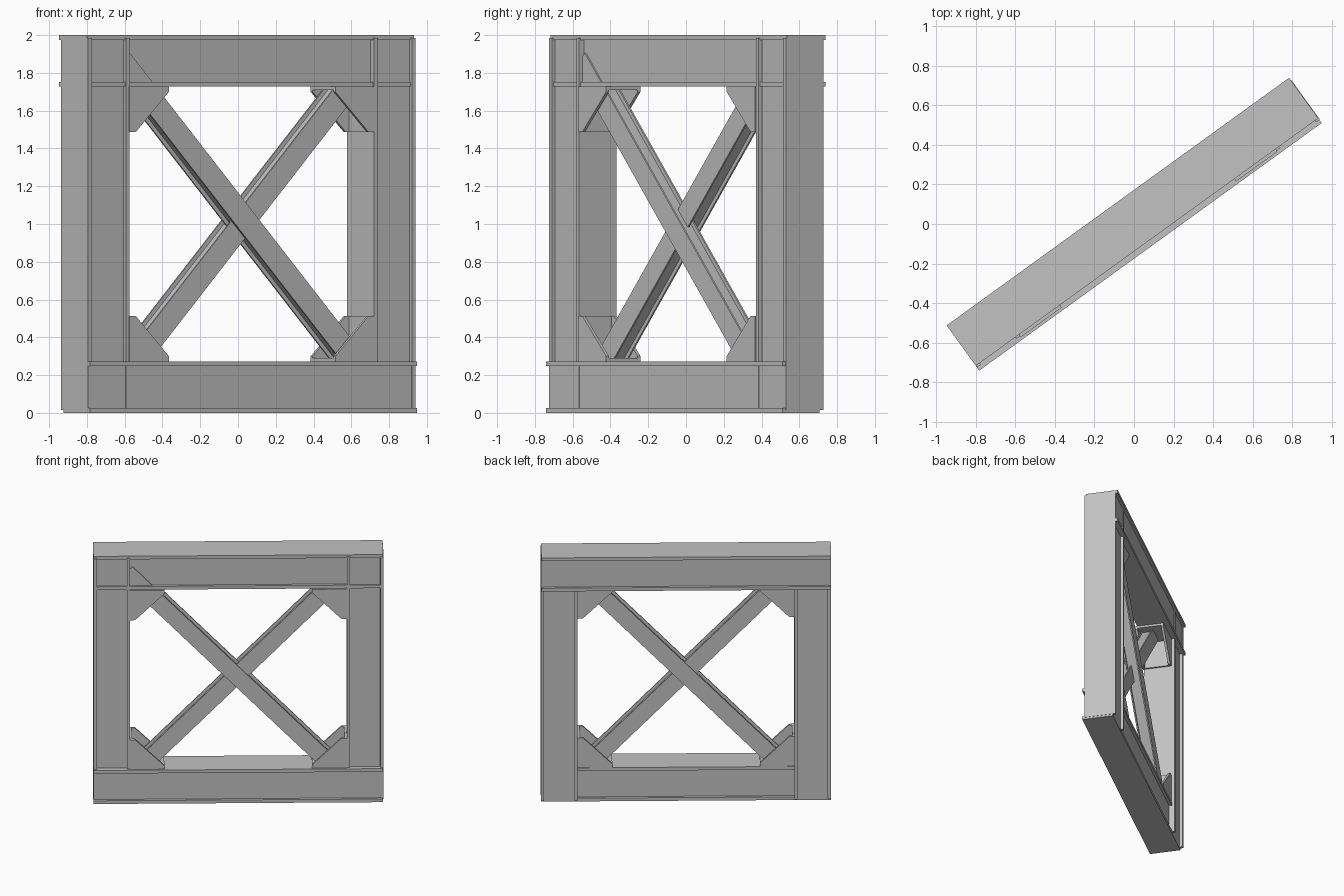
import bpy, bmesh, math
from mathutils import Vector, Matrix

cube = bpy.data.objects.get("Cube")
if cube:
    bpy.data.objects.remove(cube, do_unlink=True)

# One flat steel colour
steel = bpy.data.materials.new("steel_grey")
steel.use_nodes = True
GREY = (0.54, 0.54, 0.54, 1)
steel.diffuse_color = GREY
steel.node_tree.nodes["Principled BSDF"].inputs["Base Color"].default_value = GREY

# The frame is laid out in its own plane, then turned about z
TURN = Matrix.Rotation(math.radians(35.87), 4, 'Z')
DEPTH = Vector((0, 1, 0))
RECESS = 0.022  # how far flanges stand proud of the thick webs


def extrude_profile(name, points, direction):
    """Extrude a closed flat outline along a direction."""
    bm = bmesh.new()
    face = bm.faces.new([bm.verts.new(p) for p in points])
    result = bmesh.ops.extrude_face_region(bm, geom=[face], use_keep_orig=True)
    moved = [g for g in result["geom"] if isinstance(g, bmesh.types.BMVert)]
    bmesh.ops.translate(bm, verts=moved, vec=direction)
    bmesh.ops.recalc_face_normals(bm, faces=bm.faces[:])
    bm.transform(TURN)
    mesh = bpy.data.meshes.new(name)
    bm.to_mesh(mesh)
    bm.free()
    mesh.materials.append(steel)
    obj = bpy.data.objects.new(name, mesh)
    bpy.context.collection.objects.link(obj)
    return obj


def i_beam(name, start, end, up, height, width, flange):
    """Thick-webbed I-section from start to end, flanges facing along up."""
    start, end = Vector(start), Vector(end)
    side = (end - start).normalized().cross(up)
    h, w = height / 2, width / 2
    t, n = w - RECESS, h - flange
    half = [(w, -h), (w, -n), (t, -n), (t, n), (w, n), (w, h)]
    outline = half + [(-a, -b) for a, b in half]
    return extrude_profile(name, [start + side * a + up * b for a, b in outline],
                           end - start)


# Columns
for label, u in (("left", 0.936), ("right", -0.932)):
    i_beam(label + "_column", (u, 0, 0.015), (u, 0, 1.985),
           Vector((1, 0, 0)), 0.27, 0.245, 0.024)

# Beams: the top one sits slightly back, the bottom one slightly forward
for label, v, z, width in (("top", 0.0135, 1.8635, 0.252),
                           ("bottom", -0.021, 0.1365, 0.242)):
    i_beam(label + "_beam", (-1.068, v, z), (1.068, v, z),
           Vector((0, 0, 1)), 0.273, width, 0.026)

# Crossed braces that overlap where they meet
SLOPE = 1.045
for label, s, v, u_top, u_low in (("front", -1, -0.05, 0.825, 0.67),
                                  ("back", 1, 0.007, 0.67, 0.67)):
    i_beam(label + "_brace", (-s * u_low, v, 1 - SLOPE * u_low),
           (s * u_top, v, 1 + SLOPE * u_top), DEPTH, 0.098, 0.128, 0.01)

# Corner brackets: two gusset plates joined by plates on the beam and column
V_FRONT, V_BACK, PLATE = -0.128, 0.096, 0.018
IN_U, IN_Z = 0.801, 0.728
LEG_U, LEG_Z, LIP = 0.257, 0.242, 0.028
GUSSET = [(0, 0), (LEG_U, 0), (LEG_U, LIP), (0.04, LEG_Z), (0, LEG_Z)]
BEAM_PLATE = [(0, 0), (LEG_U, 0), (LEG_U, PLATE), (0, PLATE)]
COLUMN_PLATE = [(0, 0), (PLATE, 0), (PLATE, LEG_Z), (0, LEG_Z)]
for side, su in (("left", 1), ("right", -1)):
    for level, sz in (("top", 1), ("bottom", -1)):
        for part, shape, v0, v1 in (
                ("front_gusset", GUSSET, V_FRONT, V_FRONT + PLATE),
                ("back_gusset", GUSSET, V_BACK - PLATE, V_BACK),
                ("beam_plate", BEAM_PLATE, V_FRONT + PLATE, V_BACK - PLATE),
                ("column_plate", COLUMN_PLATE, V_FRONT + PLATE, V_BACK - PLATE)):
            pts = [Vector((su * (IN_U - a), v0, 1 + sz * (IN_Z - b))) for a, b in shape]
            extrude_profile(f"{level}_{side}_{part}", pts, DEPTH * (v1 - v0))
